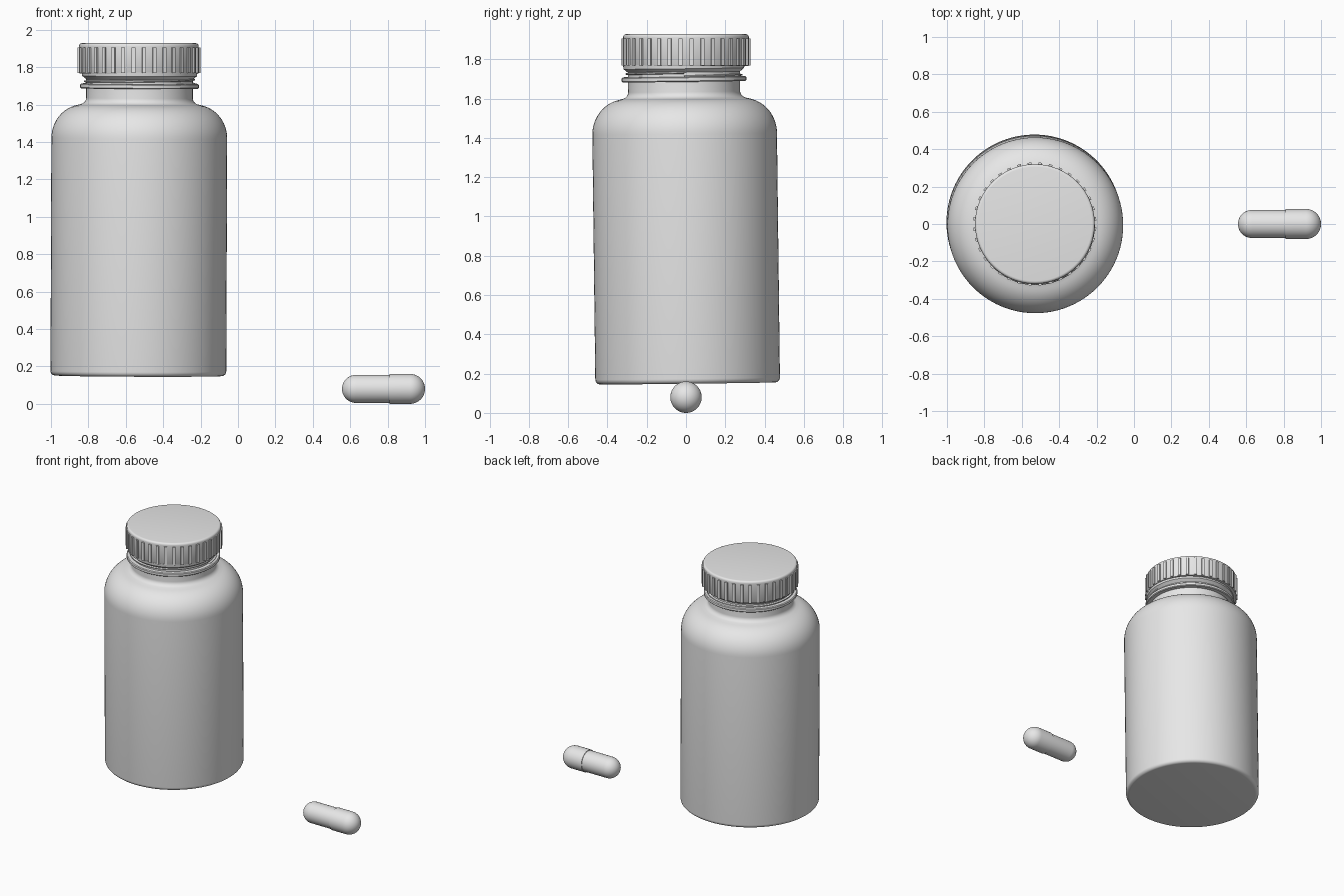
import bpy, bmesh, math
from mathutils import Matrix, Vector

cube = bpy.data.objects.get("Cube")
if cube:
    bpy.data.objects.remove(cube, do_unlink=True)

grey = bpy.data.materials.new("plain light grey")
grey.use_nodes = True
grey.diffuse_color = (0.8, 0.8, 0.8, 1)
grey.node_tree.nodes["Principled BSDF"].inputs["Base Color"].default_value = (0.8, 0.8, 0.8, 1)


def finish(name, bm, matrix, angle=35):
    bmesh.ops.recalc_face_normals(bm, faces=bm.faces)
    mesh = bpy.data.meshes.new(name)
    bm.to_mesh(mesh)
    bm.free()
    mesh.transform(matrix)
    mesh.materials.append(grey)
    obj = bpy.data.objects.new(name, mesh)
    bpy.context.collection.objects.link(obj)
    bpy.ops.object.select_all(action='DESELECT')
    obj.select_set(True)
    bpy.context.view_layer.objects.active = obj
    bpy.ops.object.shade_smooth_by_angle(angle=math.radians(angle))
    return obj


def lathe(name, profile, matrix, steps=96, closed=False):
    """Spin (radius, height) points around z."""
    bm = bmesh.new()
    verts = [bm.verts.new((r, 0, z)) for r, z in profile]
    edges = [bm.edges.new(pair) for pair in zip(verts, verts[1:])]
    if closed:
        edges.append(bm.edges.new((verts[-1], verts[0])))
    bmesh.ops.spin(bm, geom=verts + edges, axis=(0, 0, 1), cent=(0, 0, 0),
                   angle=math.tau, steps=steps)
    bmesh.ops.remove_doubles(bm, verts=bm.verts, dist=0.0002)
    return finish(name, bm, matrix)


def arc(cr, cz, rad_r, rad_z, start, end, n=8):
    """Points along an elliptical arc, angles in degrees."""
    out = []
    for i in range(n + 1):
        a = math.radians(start + (end - start) * i / n)
        out.append((cr + rad_r * math.cos(a), cz + rad_z * math.sin(a)))
    return out


# The bottle leans very slightly
pivot = Vector((-0.53, 0, 0.85))
lean = (Matrix.Translation(pivot) @ Matrix.Rotation(0.012, 4, 'X')
        @ Matrix.Rotation(0.004, 4, 'Y') @ Matrix.Translation((0, 0, -0.85)))

# Bottle: rounded base, straight wall, domed shoulder, neck and upper lip
body = [(0, 0.15)]
body += arc(0.445, 0.175, 0.025, 0.025, -90, 0, 6)
body += arc(0.30, 1.42, 0.17, 0.18, 0, 78, 14)
body += arc(0.325, 1.635, 0.04, 0.035, 250, 180, 6)
body += [(0.285, 1.735), (0.307, 1.753), (0.31, 1.775), (0.28, 1.79), (0, 1.79)]
lathe("bottle", body, lean)

# Flange around the neck
ring = [(0.28, 1.686), (0.312, 1.686), (0.317, 1.691),
        (0.317, 1.707), (0.312, 1.712), (0.28, 1.712)]
lathe("neck_ring", ring, lean, closed=True)

# Screw thread winding up the neck above the flange
bm = bmesh.new()
rows = []
for i in range(73):
    a = math.tau * i / 72
    z = 1.712 + 0.022 * i / 72
    rows.append([bm.verts.new((r * math.cos(a), r * math.sin(a), z + dz))
                 for r, dz in ((0.28, -0.008), (0.297, -0.003), (0.297, 0.003), (0.28, 0.008))])
for a, b in zip(rows, rows[1:]):
    for j in range(3):
        bm.faces.new((a[j], b[j], b[j + 1], a[j + 1]))
finish("neck_thread", bm, lean)

# Cap with a rounded top edge
cap_place = Matrix.Translation((-0.53, 0, 0))
cap = [(0.29, 1.79), (0.29, 1.767), (0.318, 1.767), (0.32, 1.77), (0.32, 1.905)]
cap += arc(0.305, 1.913, 0.015, 0.015, 0, 90, 5) + [(0, 1.928)]
lathe("cap", cap, cap_place)

# Grip ribs around the cap
bm = bmesh.new()
count = 36
for i in range(count):
    turn = Matrix.Rotation(math.tau * (i + 0.5) / count, 4, 'Z')
    bmesh.ops.create_cube(bm, size=1, matrix=turn @ Matrix.Translation((0.32, 0, 1.837))
                          @ Matrix.Diagonal((0.018, 0.02, 0.135, 1)))
finish("cap_ribs", bm, cap_place)

# Capsule pill: a narrow half slipped into a wider half, lying along x
along_x = Matrix.Translation((0, 0, 0.08)) @ Matrix.Rotation(math.pi / 2, 4, 'Y')
lathe("pill_narrow_half", arc(0, 0.631, 0.075, 0.075, -90, 0, 12) + [(0.075, 0.83), (0, 0.83)],
      along_x, 48)
lathe("pill_wide_half", [(0, 0.81), (0.08, 0.81)] + arc(0, 0.92, 0.08, 0.08, 0, 90, 12),
      along_x, 48)
